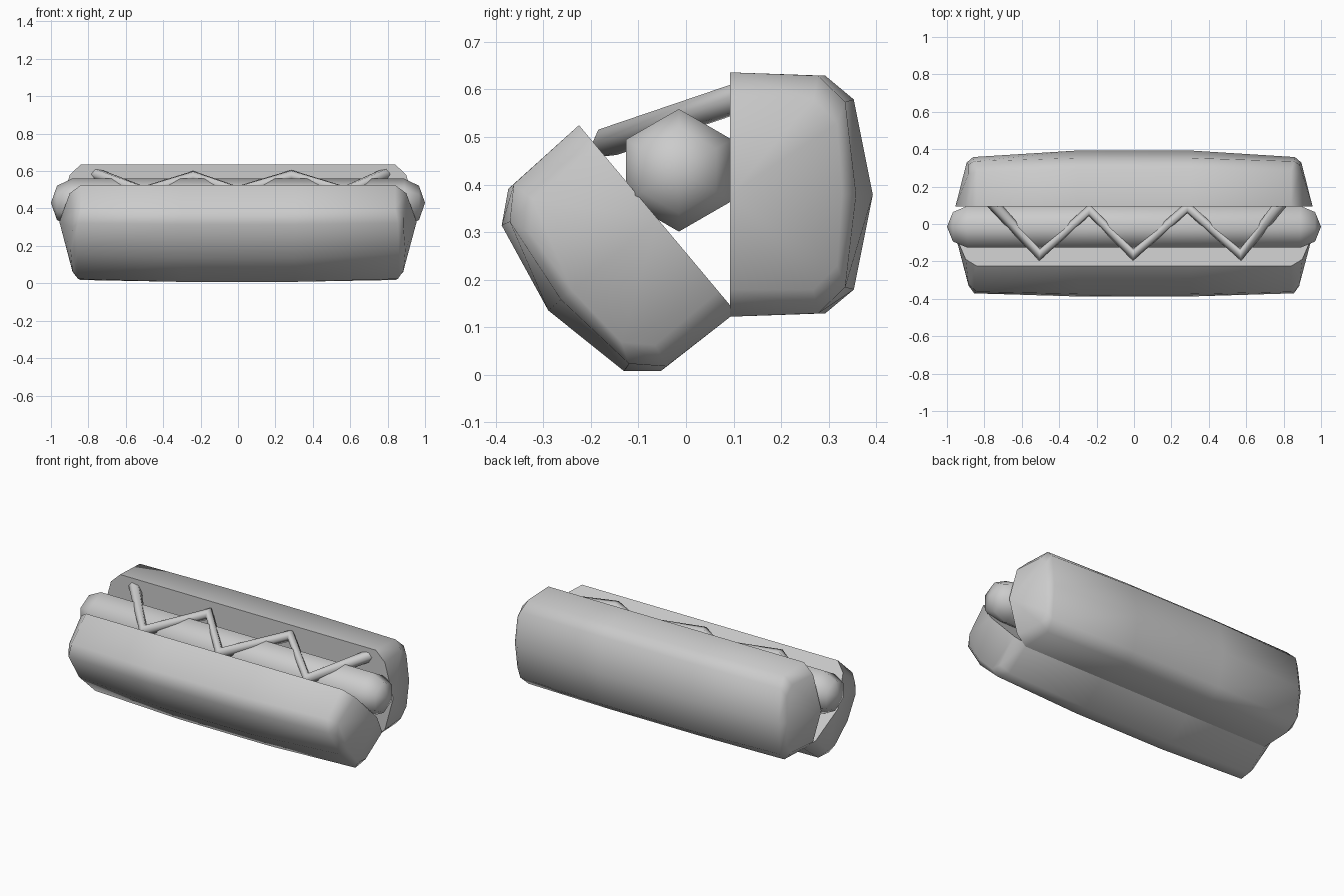
import bpy, bmesh
from math import sin, cos, pi, radians
from mathutils import Matrix, Vector

if "Cube" in bpy.data.objects:
    bpy.data.objects.remove(bpy.data.objects["Cube"])


def finish(bm, name, matrix, angle):
    bmesh.ops.recalc_face_normals(bm, faces=bm.faces)
    bm.transform(matrix)
    me = bpy.data.meshes.new(name)
    bm.to_mesh(me)
    bm.free()
    ob = bpy.data.objects.new(name, me)
    bpy.context.collection.objects.link(ob)
    bpy.ops.object.select_all(action='DESELECT')
    ob.select_set(True)
    bpy.context.view_layer.objects.active = ob
    bpy.ops.object.shade_smooth_by_angle(angle=radians(angle))
    return ob


# Upper half of each bun section as (x, depth, height): middle, shoulder, end
SECTIONS = [
    [(0.30, 0, .257), (0.30, .20, .250), (0.30, .26, .20), (0.30, .30, 0)],
    [(0.84, 0, .257), (0.84, .185, .250), (0.855, .242, .195), (0.86, .265, 0)],
    [(0.90, 0, .20), (0.885, .175, .20), (0.885, .225, .15), (0.895, .235, 0)],
]


def bun_half(name, matrix):
    bm = bmesh.new()
    rings = []
    for side, secs in ((-1, SECTIONS[::-1]), (1, SECTIONS)):
        for sec in secs:
            full = sec + [(x, d, -h) for x, d, h in sec[2::-1]]
            rings.append([bm.verts.new((side * x, d, h)) for x, d, h in full])
    for a, b in zip(rings, rings[1:]):
        for i in range(6):
            bm.faces.new((a[i], a[i + 1], b[i + 1], b[i]))
    # slanted ends meeting the flat cut face
    tips = []
    for side, r in ((-1, rings[0]), (1, rings[-1])):
        tip = bm.verts.new((side * 0.955, 0, 0))
        tips.append(tip)
        bm.faces.new(r[:4] + [tip])
        bm.faces.new(r[3:] + [tip])
    bm.faces.new([r[0] for r in rings] + [tips[1]]
                 + [r[-1] for r in rings[::-1]] + [tips[0]])
    return finish(bm, name, matrix, 65)


bun_half("back_bun", Matrix.Translation((0, 0.093, 0.379)))
# the front half is the same bun turned around and tilted open
bun_half("front_bun", Matrix.Translation((0, -0.06, 0.328))
         @ Matrix.Rotation(radians(40), 4, 'X') @ Matrix.Rotation(pi, 4, 'Z'))

# Six-sided sausage with rounded ends
bm = bmesh.new()
rings = []
for x, r in ((-.968, .091), (-.89, .129), (.89, .129), (.968, .091)):
    rings.append([bm.verts.new((x, r * sin(i * pi / 3), r * cos(i * pi / 3)))
                  for i in range(6)])
for a, b in zip(rings, rings[1:]):
    for i in range(6):
        j = (i + 1) % 6
        bm.faces.new((a[i], a[j], b[j], b[i]))
for x, r in ((-1, rings[0]), (1, rings[-1])):
    tip = bm.verts.new((x, 0, 0))
    for i in range(6):
        bm.faces.new((r[i], r[(i + 1) % 6], tip))
finish(bm, "sausage", Matrix.Translation((-0.0, -0.015, 0.43)), 75)

# Zigzag sauce line draped over the sausage
PATH = [(-.76, .115), (-.505, -.165), (-.24, .075), (-.005, -.165),
        (.285, .09), (.57, -.165), (.79, .115)]
cu = bpy.data.curves.new("sauce", 'CURVE')
cu.dimensions = '3D'
cu.bevel_depth = 0.033
cu.bevel_resolution = 1
cu.use_fill_caps = True
sp = cu.splines.new('POLY')
sp.points.add(len(PATH) - 1)
for p, (x, y) in zip(sp.points, PATH):
    p.co = (x, y, 0.545 + 0.34 * y, 1)
sauce = bpy.data.objects.new("sauce", cu)
bpy.context.collection.objects.link(sauce)
